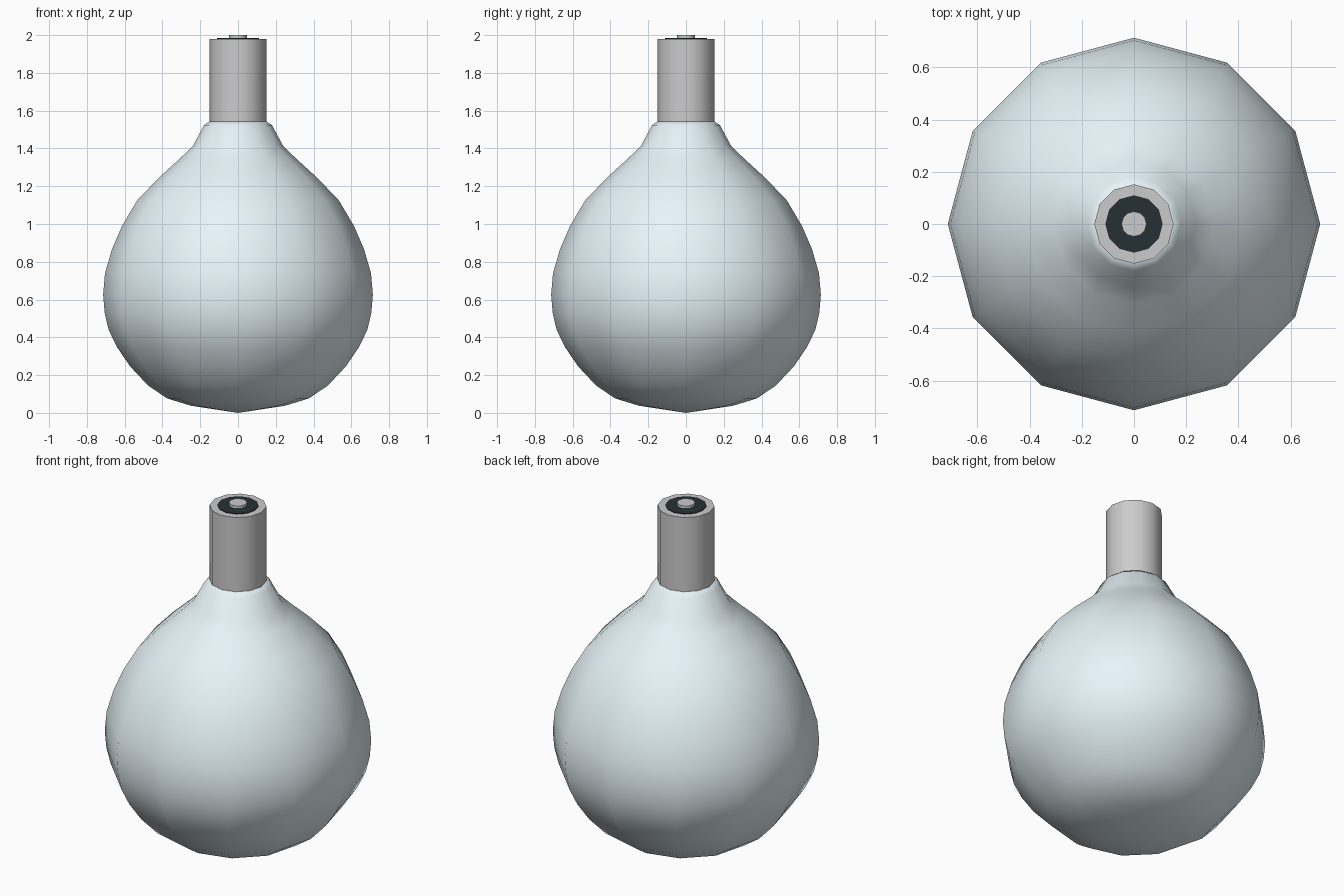
import bpy, bmesh
from math import cos, sin, pi, radians

if "Cube" in bpy.data.objects:
    bpy.data.objects.remove(bpy.data.objects["Cube"])

SIDES = 12


def material(name, rgb):
    m = bpy.data.materials.new(name)
    m.diffuse_color = (*rgb, 1)
    m.use_nodes = True
    m.node_tree.nodes["Principled BSDF"].inputs["Base Color"].default_value = m.diffuse_color
    return m


def lathe(name, profile, mat=None, angle=40):
    """Revolve (radius, z) points around z; radius 0 makes a pole."""
    bm = bmesh.new()
    rings = []
    for r, z in profile:
        n = SIDES if r > 0 else 1
        rings.append([bm.verts.new((r * cos(2 * pi * i / SIDES),
                                    r * sin(2 * pi * i / SIDES), z)) for i in range(n)])
    for a, b in zip(rings, rings[1:]):
        for i in range(SIDES):
            j = (i + 1) % SIDES
            quad = [a[i % len(a)], a[j % len(a)], b[j % len(b)], b[i % len(b)]]
            bm.faces.new(list(dict.fromkeys(quad)))
    bmesh.ops.recalc_face_normals(bm, faces=bm.faces)
    me = bpy.data.meshes.new(name)
    bm.to_mesh(me)
    bm.free()
    ob = bpy.data.objects.new(name, me)
    bpy.context.collection.objects.link(ob)
    if mat:
        me.materials.append(mat)
    bpy.ops.object.select_all(action='DESELECT')
    ob.select_set(True)
    bpy.context.view_layer.objects.active = ob
    bpy.ops.object.shade_smooth_by_angle(angle=radians(angle))
    return ob


glass = material("pale_glass", (0.80, 0.91, 0.95))
dark = material("dark_insulator", (0.02, 0.03, 0.035))

# Pear-shaped glass envelope
lathe("glass_bulb", [
    (0, 0.0), (0.25, 0.038), (0.376, 0.077), (0.476, 0.145), (0.571, 0.246),
    (0.64, 0.347), (0.685, 0.44), (0.706, 0.53), (0.714, 0.625), (0.704, 0.74),
    (0.667, 0.867), (0.614, 0.99), (0.534, 1.125), (0.418, 1.246),
    (0.307, 1.347), (0.238, 1.415), (0.18, 1.523), (0.15, 1.543), (0, 1.543)], glass)

# Metal base
lathe("metal_base", [(0, 1.543), (0.152, 1.543), (0.152, 1.98), (0, 1.98)])

# Insulating disc and central contact
lathe("insulator_disc", [(0, 1.95), (0.11, 1.95), (0.11, 1.984), (0, 1.984)], dark)
lathe("contact_pin", [(0, 1.97), (0.048, 1.97), (0.048, 2.0), (0, 2.0)])
